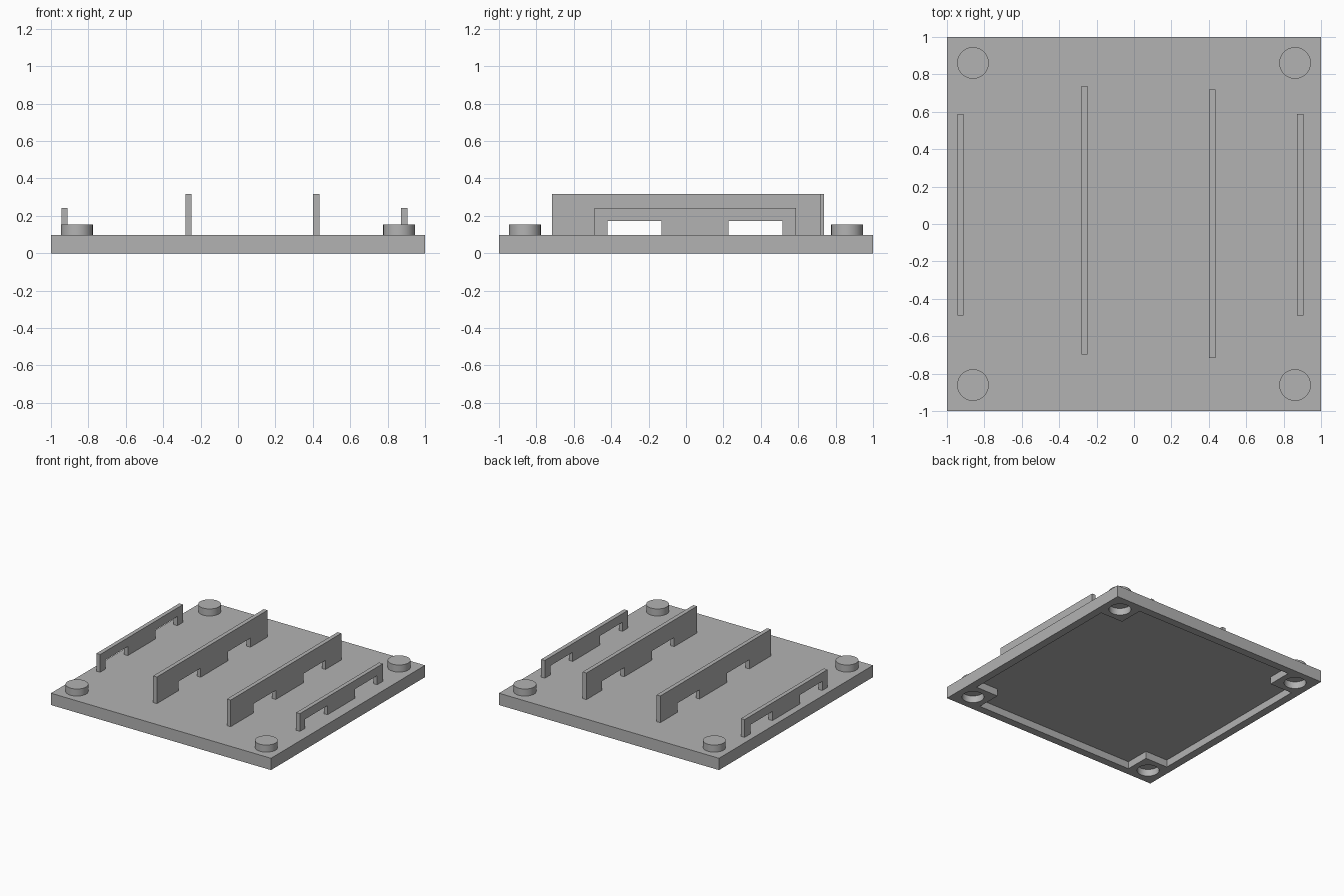
import bpy, bmesh
from mathutils import Vector

if "Cube" in bpy.data.objects:
    bpy.data.objects.remove(bpy.data.objects["Cube"], do_unlink=True)

grey = bpy.data.materials.new("plain grey")
grey.use_nodes = True
COLOUR = (0.45, 0.45, 0.45, 1)
grey.diffuse_color = COLOUR
grey.node_tree.nodes["Principled BSDF"].inputs["Base Color"].default_value = COLOUR

TOP = 0.097        # top of the base plate
POST = 0.861       # post and socket distance from the centre


def prism(name, points, depth):
    """Extrude a closed loop of 3D points along the depth vector."""
    bm = bmesh.new()
    face = bm.faces.new([bm.verts.new(p) for p in points])
    moved = bmesh.ops.extrude_face_region(bm, geom=[face])["geom"]
    bmesh.ops.translate(bm, vec=Vector(depth),
                        verts=[v for v in moved if isinstance(v, bmesh.types.BMVert)])
    bmesh.ops.recalc_face_normals(bm, faces=bm.faces)
    mesh = bpy.data.meshes.new(name)
    bm.to_mesh(mesh)
    bm.free()
    mesh.materials.append(grey)
    obj = bpy.data.objects.new(name, mesh)
    bpy.context.collection.objects.link(obj)
    return obj


def cylinder(name, x, y, radius, z0, z1):
    bpy.ops.mesh.primitive_cylinder_add(vertices=64, radius=radius, depth=z1 - z0,
                                        location=(x, y, (z0 + z1) / 2))
    obj = bpy.context.object
    obj.name = name
    obj.data.materials.append(grey)
    bpy.ops.object.shade_smooth_by_angle()
    return obj


def cut(target, cutter):
    mod = target.modifiers.new("cut", 'BOOLEAN')
    mod.operation = 'DIFFERENCE'
    mod.solver = 'EXACT'
    mod.object = cutter
    bpy.context.view_layer.objects.active = target
    bpy.ops.object.modifier_apply(modifier=mod.name)
    bpy.data.objects.remove(cutter, do_unlink=True)


# Square base plate
base = prism("base_plate", [(-1, -1, 0), (1, -1, 0), (1, 1, 0), (-1, 1, 0)], (0, 0, TOP))

# Underside pocket, leaving a rim and a square block at each corner
a, b = 0.73, 0.935
quarter = [(b, -a), (b, a), (a, a)]
outline = []
for turn in range(4):
    outline += quarter
    quarter = [(-y, x) for x, y in quarter]
cut(base, prism("pocket_cutter", [(x, y, -0.1) for x, y in outline], (0, 0, 0.16)))

# Posts on top and matching sockets below
corners = {"front_right": (-1, -1), "front_left": (1, -1),
           "back_right": (-1, 1), "back_left": (1, 1)}
for place, (sx, sy) in corners.items():
    cut(base, cylinder("socket_cutter", sx * POST, sy * POST, 0.083, -0.1, 0.057))
    cylinder(place + "_post", sx * POST, sy * POST, 0.0845, TOP - 0.005, 0.155)

bpy.ops.object.select_all(action='DESELECT')
base.select_set(True)
bpy.context.view_layer.objects.active = base
bpy.ops.object.shade_smooth_by_angle()


# Upright ribs with two notches along the foot
def rib(name, x, y0, y1, height):
    foot, arch = TOP - 0.003, 0.172
    side = [(y0, foot)]
    for n0, n1 in ((-0.42, -0.13), (0.227, 0.515)):
        side += [(n0, foot), (n0, arch), (n1, arch), (n1, foot)]
    side += [(y1, foot), (y1, height), (y0, height)]
    prism(name, [(x - 0.017, y, z) for y, z in side], (0.034, 0, 0))


rib("right_outer_rib", -0.928, -0.488, 0.588, 0.243)
rib("right_inner_rib", -0.265, -0.698, 0.737, 0.316)
rib("left_inner_rib", 0.418, -0.717, 0.72, 0.316)
rib("left_outer_rib", 0.888, -0.488, 0.588, 0.243)
